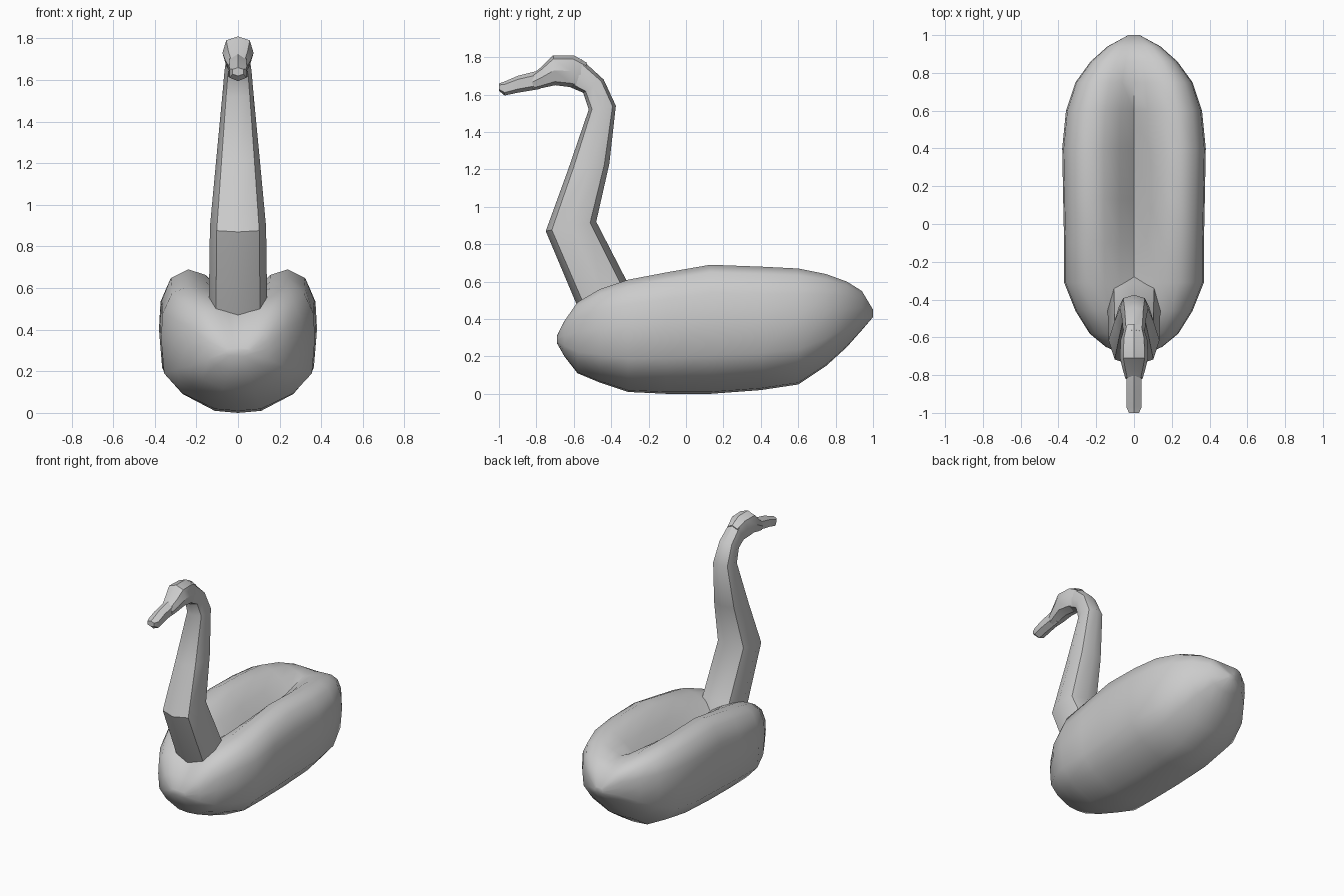
import bpy, bmesh, math
from mathutils import Vector

if "Cube" in bpy.data.objects:
    bpy.data.objects.remove(bpy.data.objects["Cube"])


def loft(name, rings, angle):
    """Skin a list of equal-length closed rings and cap both ends."""
    bm = bmesh.new()
    loops = [[bm.verts.new(p) for p in ring] for ring in rings]
    n = len(loops[0])
    for a, b in zip(loops, loops[1:]):
        for i in range(n):
            j = (i + 1) % n
            bm.faces.new((a[i], a[j], b[j], b[i]))
    bm.faces.new(loops[0])
    bm.faces.new(loops[-1][::-1])
    bmesh.ops.recalc_face_normals(bm, faces=bm.faces[:])
    me = bpy.data.meshes.new(name)
    bm.to_mesh(me)
    bm.free()
    ob = bpy.data.objects.new(name, me)
    bpy.context.collection.objects.link(ob)
    bpy.ops.object.select_all(action='DESELECT')
    ob.select_set(True)
    bpy.context.view_layer.objects.active = ob
    bpy.ops.object.shade_smooth_by_angle(angle=math.radians(angle))
    return ob


def body_ring(y, w, b, t, v):
    """Rounded hull with two wing humps and a valley of height v between."""
    h, d = t - b, t - v
    half = [(0.30, b + 0.015 * h), (0.72, b + 0.14 * h), (0.96, b + 0.30 * h),
            (1.0, b + 0.58 * h), (0.98, b + 0.78 * h), (0.86, b + 0.94 * h),
            (0.64, t), (0.42, t - 0.13 * d), (0.20, t - 0.52 * d)]
    right = [Vector((x * w, y, z)) for x, z in half]
    left = [Vector((-p.x, p.y, p.z)) for p in reversed(right)]
    return [Vector((0, y, b))] + right + [Vector((0, y, v))] + left


def tube_ring(front, back, w, n=8):
    """Squarish oval ring spanning two side-view (y, z) points, half width w."""
    f, k = Vector((0, *front)), Vector((0, *back))
    c, d = (f + k) / 2, (f - k) / 2
    soft = lambda u: math.copysign(abs(u) ** 0.8, u) if abs(u) > 1e-6 else 0.0
    ring = []
    for i in range(n):
        a = 2 * math.pi * i / n
        ring.append(c + d * soft(math.cos(a)) + Vector((w * soft(math.sin(a)), 0, 0)))
    return ring


# Body with folded wings: y, half width, bottom, wing top, valley
body = [(-0.69, 0.06, 0.27, 0.31, 0.31),
        (-0.65, 0.15, 0.20, 0.39, 0.38),
        (-0.58, 0.235, 0.11, 0.49, 0.47),
        (-0.46, 0.31, 0.06, 0.56, 0.51),
        (-0.31, 0.37, 0.01, 0.61, 0.52),
        (-0.10, 0.37, 0.00, 0.65, 0.50),
        (0.13, 0.375, 0.00, 0.69, 0.49),
        (0.40, 0.38, 0.02, 0.68, 0.51),
        (0.60, 0.36, 0.05, 0.67, 0.55),
        (0.75, 0.31, 0.15, 0.64, 0.59),
        (0.86, 0.23, 0.25, 0.60, 0.59),
        (0.94, 0.14, 0.34, 0.55, 0.55),
        (1.00, 0.03, 0.41, 0.45, 0.45)]
loft("body", [body_ring(*s) for s in body], 50)

# Neck: front point, back point, half width
neck = [((-0.54, 0.40), (-0.25, 0.45), 0.14),
        ((-0.59, 0.49), (-0.31, 0.59), 0.14),
        ((-0.75, 0.87), (-0.48, 0.92), 0.135),
        ((-0.63, 1.20), (-0.41, 1.23), 0.105),
        ((-0.52, 1.52), (-0.375, 1.54), 0.075),
        ((-0.55, 1.61), (-0.44, 1.68), 0.065),
        ((-0.62, 1.64), (-0.56, 1.79), 0.055)]
loft("neck", [tube_ring(*s) for s in neck], 40)

# Head
head = [((-0.56, 1.63), (-0.53, 1.77), 0.05),
        ((-0.62, 1.64), (-0.60, 1.81), 0.07),
        ((-0.70, 1.65), (-0.71, 1.81), 0.075),
        ((-0.77, 1.635), (-0.77, 1.75), 0.06),
        ((-0.82, 1.625), (-0.82, 1.71), 0.045)]
loft("head", [tube_ring(*s) for s in head], 30)

# Beak
beak = [((-0.78, 1.63), (-0.78, 1.73), 0.045),
        ((-0.90, 1.61), (-0.90, 1.70), 0.045),
        ((-0.97, 1.595), (-0.97, 1.67), 0.045),
        ((-1.00, 1.62), (-1.00, 1.66), 0.03)]
loft("beak", [tube_ring(*s, n=6) for s in beak], 30)
